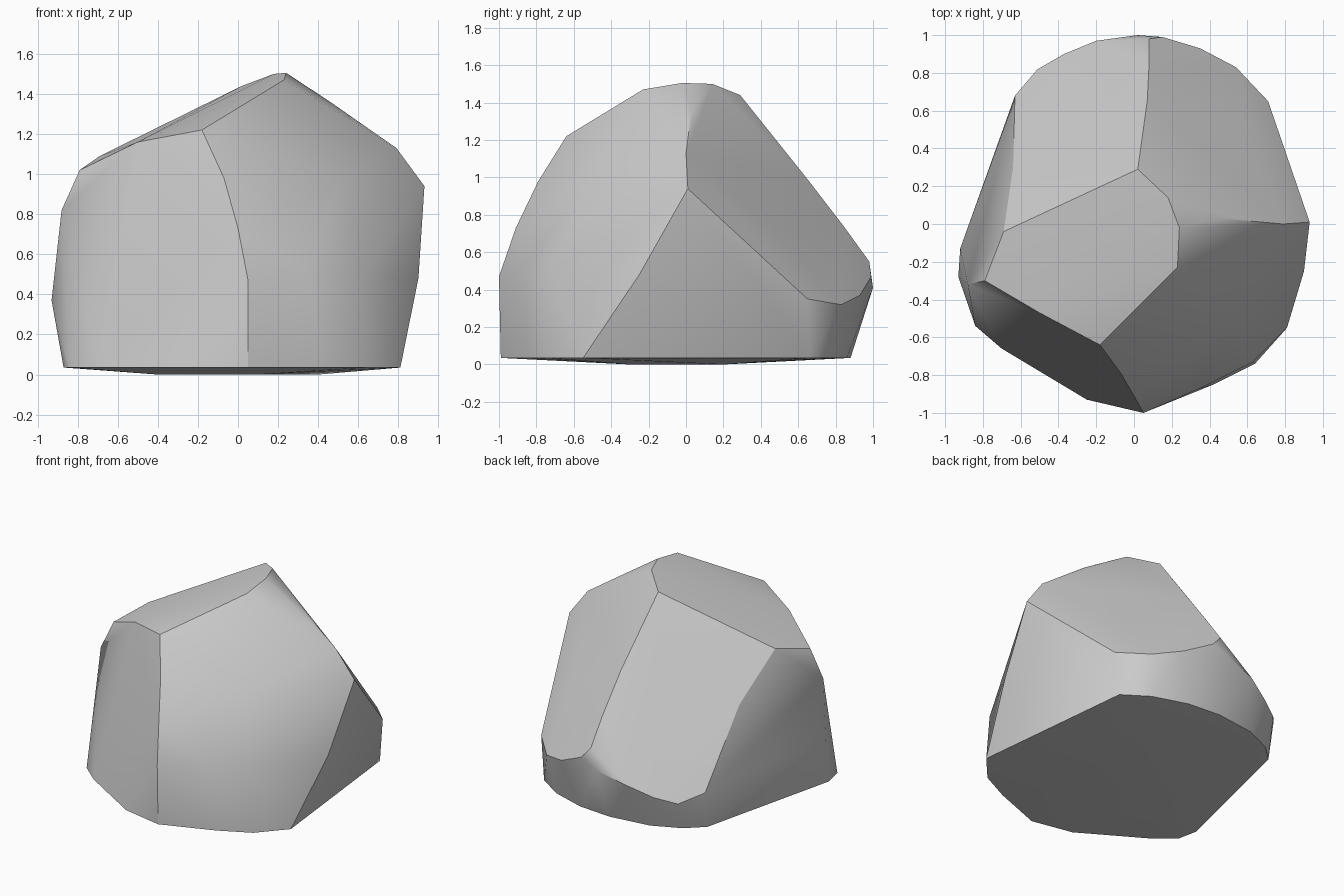
import bpy
import bmesh
from math import radians

# Bottom rim, slightly lifted around a flat underside
rim = [(0.05, -0.99), (0.42, -0.85), (0.64, -0.74), (0.81, -0.55), (0.68, 0.66), (0.5, 0.78),
       (0.25, 0.86), (0.0, 0.88), (-0.3, 0.84), (-0.5, 0.75), (-0.62, 0.64), (-0.87, -0.4),
       (-0.84, -0.54), (-0.7, -0.66), (-0.25, -0.93)]
base = [(x, y, 0.035) for x, y in rim] + [(-0.4, -0.2, 0), (0.4, 0.2, 0), (0.1, -0.3, 0)]

# Bulging girdle
girdle = [(0.05, -1.0, 0.47), (0.35, -0.87, 0.5), (0.63, -0.73, 0.5), (0.9, -0.25, 0.48),
          (0.71, 0.65, 0.35), (0.54, 0.83, 0.32), (0.35, 0.93, 0.37), (0.15, 0.99, 0.47),
          (0.02, 1.0, 0.41), (-0.2, 0.97, 0.35), (-0.37, 0.9, 0.28), (-0.51, 0.82, 0.24),
          (-0.63, 0.68, 0.3), (-0.92, -0.13, 0.4), (-0.93, -0.28, 0.37)]

# Shoulders and ridges rising to the crown
upper = [(0.93, 0.01, 0.94), (0.79, 0.0, 1.13), (0.0, -0.91, 0.73), (-0.07, -0.79, 0.98),
         (0.52, -0.53, 0.96), (0.36, -0.4, 1.17), (-0.18, -0.64, 1.22), (-0.88, -0.32, 0.82),
         (-0.79, -0.3, 1.02), (-0.5, -0.47, 1.16), (-0.69, -0.04, 1.09), (-0.64, 0.3, 0.8),
         (0.08, 0.98, 0.55), (0.08, 0.85, 0.73), (0.07, 0.65, 0.99), (0.55, 0.5, 0.73),
         (0.46, 0.03, 1.36)]
crown = [(0.02, 0.29, 1.44), (0.18, 0.14, 1.5), (0.24, -0.02, 1.505), (0.23, -0.23, 1.47)]

# Boulder wrapped as a faceted hull
bm = bmesh.new()
for co in base + girdle + upper + crown:
    bm.verts.new(co)
hull = bmesh.ops.convex_hull(bm, input=bm.verts)
loose = [v for v in bm.verts if not v.link_faces]
bmesh.ops.delete(bm, geom=loose, context='VERTS')
bmesh.ops.recalc_face_normals(bm, faces=bm.faces)
mesh = bpy.data.meshes.new("boulder")
bm.to_mesh(mesh)
bm.free()
boulder = bpy.data.objects.new("boulder", mesh)
bpy.context.collection.objects.link(boulder)

# Soft shading within facets, crisp main edges
bpy.context.view_layer.objects.active = boulder
boulder.select_set(True)
bpy.ops.object.shade_smooth_by_angle(angle=radians(30))
